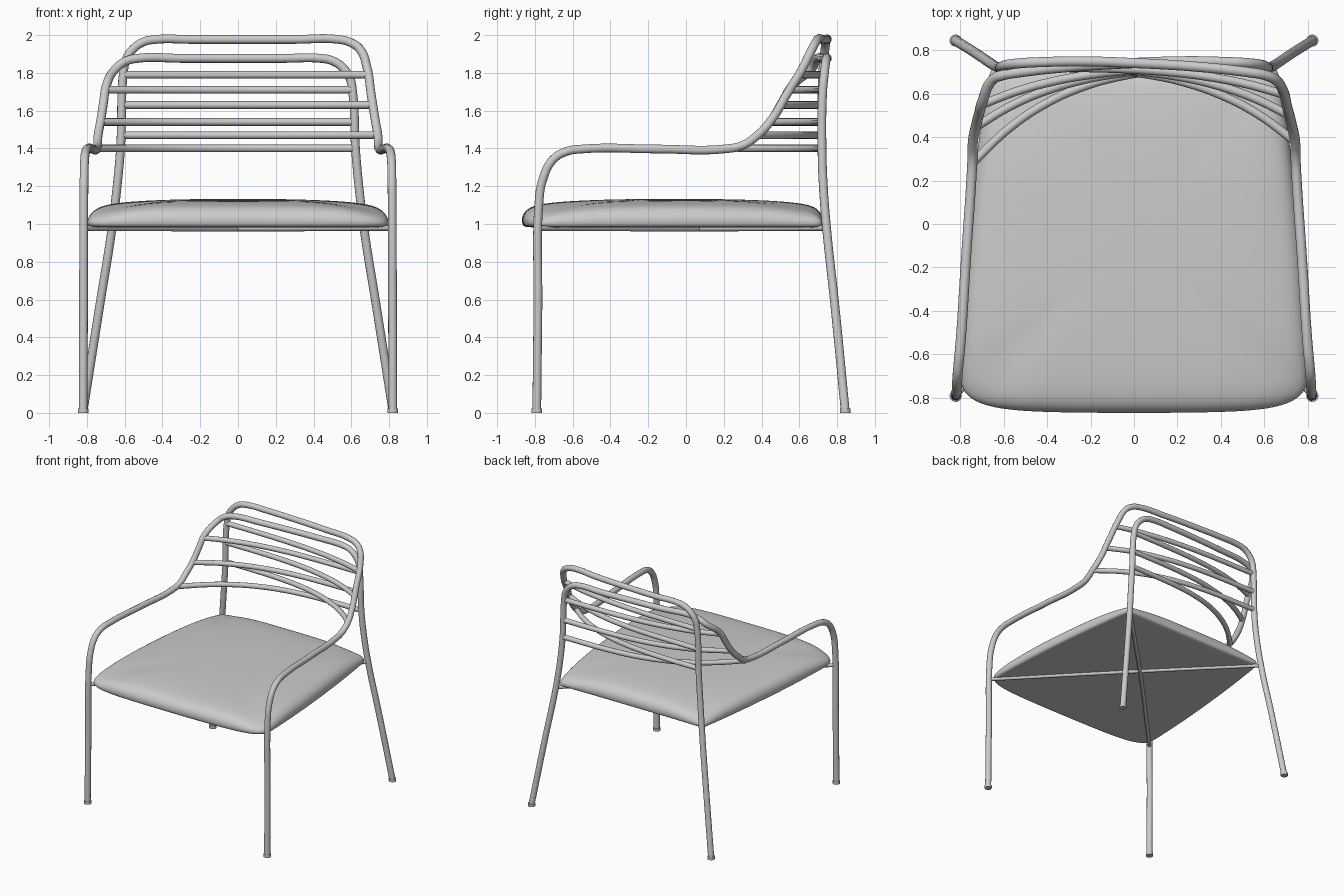
import bpy, bmesh, math

if "Cube" in bpy.data.objects:
    bpy.data.objects.remove(bpy.data.objects["Cube"])


def tube(name, pts, r):
    """Smooth round tube through the points, turned into a mesh."""
    cu = bpy.data.curves.new(name, 'CURVE')
    cu.dimensions = '3D'
    cu.bevel_depth = r
    cu.bevel_resolution = 4
    cu.resolution_u = 8
    cu.use_fill_caps = True
    sp = cu.splines.new('BEZIER')
    sp.bezier_points.add(len(pts) - 1)
    for b, p in zip(sp.bezier_points, pts):
        b.co = p
        b.handle_left_type = b.handle_right_type = 'AUTO'
    ob = bpy.data.objects.new(name, cu)
    bpy.context.collection.objects.link(ob)
    bpy.ops.object.select_all(action='DESELECT')
    bpy.context.view_layer.objects.active = ob
    ob.select_set(True)
    bpy.ops.object.convert(target='MESH')
    bpy.ops.object.shade_smooth_by_angle(angle=math.radians(40))
    return ob


def rise(z):
    """Point on the sloping part of the armrest at height z."""
    return 0.742 - 0.156 * (z - 1.45), 0.44 + 0.6 * (z - 1.53), z


def hoop(name, s, h):
    """Front leg, arm, top rail and opposite back leg in one bent tube."""
    pts = [(0.82, -0.79, 0.01), (0.818, -0.784, 0.55), (0.816, -0.777, 1.13),
           (0.815, -0.76, 1.23), (0.812, -0.705, 1.34), (0.806, -0.635, 1.383),
           (0.798, -0.55, 1.397), (0.772, -0.15, 1.397), (0.748, 0.2, 1.397),
           (0.743, 0.30, 1.417), (0.741, 0.375, 1.467),
           rise(1.55), rise((h + 1.41) / 2), rise(h - 0.15),
           (0.648, 0.665, h - 0.055), (0.6, 0.685, h - 0.018), (0.53, 0.697, h),
           (0.3, 0.722, h), (0, 0.74, h), (-0.25, 0.748, h), (-0.435, 0.744, h),
           (-0.5, 0.741, h - 0.013), (-0.555, 0.736, h - 0.05),
           (-0.592, 0.73, h - 0.105), (-0.606, 0.724, h - 0.17),
           (-0.622, 0.72, 1.4), (-0.64, 0.727, 1.2), (-0.668, 0.745, 0.97),
           (-0.73, 0.787, 0.58), (-0.82, 0.843, 0.01)]
    tube(name, [(s * x, y, z) for x, y, z in pts], 0.0235)


hoop("right_hoop", 1, 1.977)
hoop("left_hoop", -1, 1.877)

# Back slats, alternating between the two hoops
for i, z in enumerate((1.40, 1.47, 1.54, 1.63, 1.71, 1.79)):
    s = 1 if i % 2 else -1
    x0, y0, _ = rise(z)
    if z < 1.45:
        x0, y0 = 0.743, 0.28
    elif z < 1.5:
        x0, y0 = 0.74, 0.38
    pts = []
    for k in range(9):
        x = x0 + (-0.612 - x0) * k / 8
        pts.append((s * x, 0.72 - (0.72 - y0) * (1 - k / 8) ** 3.4, z))
    tube("back_slat_%d" % (i + 1), pts, 0.02)

# Crossed rods under the seat
for s in (1, -1):
    tube("seat_cross_rod", [(s * 0.81, -0.778, 0.978), (s * 0.07, 0, 0.975),
                            (-s * 0.665, 0.74, 0.978)], 0.014)

# Feet
for x, y in ((0.82, -0.79), (-0.82, -0.79), (0.82, 0.843), (-0.82, 0.843)):
    bpy.ops.mesh.primitive_cylinder_add(vertices=24, radius=0.028, depth=0.022,
                                        location=(x, y, 0.011))
    bpy.context.object.name = "foot_cap"
    bpy.ops.object.shade_smooth_by_angle(angle=math.radians(40))

# Cushion: rings of the outline, thinner towards the corners
half = [(0, -0.868), (0.25, -0.867), (0.48, -0.862), (0.62, -0.848),
        (0.71, -0.825), (0.775, -0.785), (0.797, -0.73), (0.795, -0.6),
        (0.782, -0.3), (0.757, 0), (0.725, 0.3), (0.69, 0.55), (0.67, 0.67),
        (0.655, 0.72), (0.6, 0.722), (0.4, 0.722), (0.2, 0.722), (0, 0.722)]
outline = half + [(-x, y) for x, y in half[-2:0:-1]]
rings = [(0.2, 0.982), (0.94, 0.982), (0.985, 0.983), (1, 1.0), (1.003, 1.03),
         (0.988, 1.062), (0.95, 1.089), (0.88, 1.107), (0.7, 1.122),
         (0.4, 1.131), (0.12, 1.133)]
bm = bmesh.new()
rows = []
for f, z in rings:
    row = []
    for x, y in outline:
        cx, cy = (0.655, 0.72) if y > 0 else (0.79, -0.79)
        d = (abs(x) - cx) ** 2 + (y - cy) ** 2
        k = 1 - 0.4 * math.exp(-d / 0.03) * f ** 4
        row.append(bm.verts.new((x * f, (y + 0.05) * f - 0.05,
                                 0.982 + (z - 0.982) * k)))
    rows.append(row)
n = len(outline)
for a, b in zip(rows, rows[1:]):
    for i in range(n):
        j = (i + 1) % n
        bm.faces.new((a[i], a[j], b[j], b[i]))
bm.faces.new(rows[0][::-1])
bm.faces.new(rows[-1])
bmesh.ops.recalc_face_normals(bm, faces=bm.faces)
me = bpy.data.meshes.new("seat")
bm.to_mesh(me)
bm.free()
me.shade_smooth()
seat = bpy.data.objects.new("seat", me)
bpy.context.collection.objects.link(seat)
sub = seat.modifiers.new("smooth", 'SUBSURF')
sub.levels = sub.render_levels = 2
